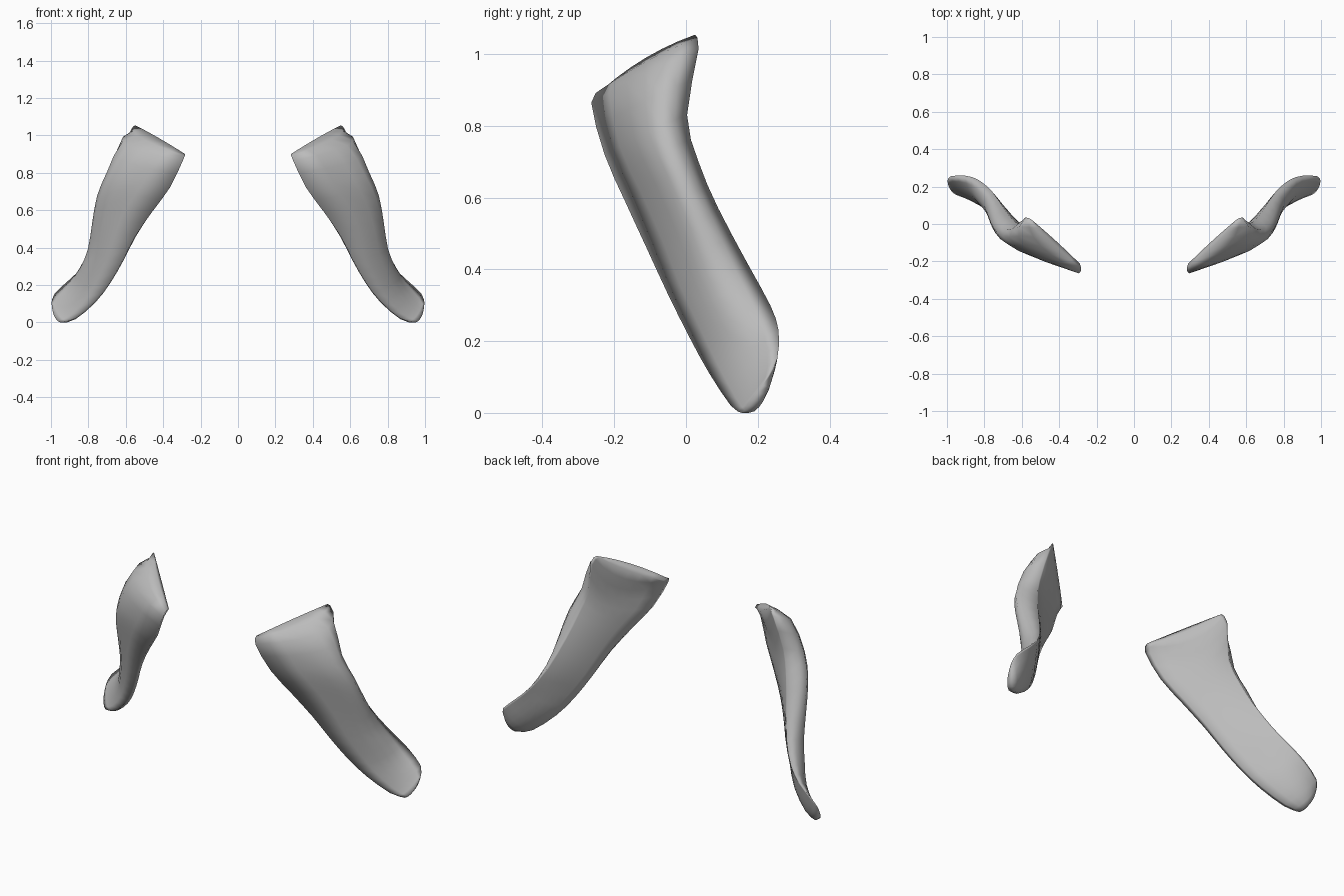
import bpy, bmesh
from mathutils import Vector

cube = bpy.data.objects.get("Cube")
if cube:
    bpy.data.objects.remove(cube, do_unlink=True)

grey = bpy.data.materials.new("plain_grey")
grey.use_nodes = True
colour = (0.5, 0.5, 0.5, 1)
grey.diffuse_color = colour
grey.node_tree.nodes["Principled BSDF"].inputs["Base Color"].default_value = colour

# Cross-sections from top to tip: front edge, outer ridge, back edge, thickness
SECTIONS = [
    ((.282, -.235, .90), (.43, -.112, .99), (.55, .025, 1.054), .04),
    ((.295, -.264, .865), (.585, -.115, .945), (.58, .035, 1.015), .13),
    ((.365, -.227, .72), (.68, -.105, .785), (.62, .003, .83), .14),
    ((.46, -.17, .59), (.74, -.05, .66), (.66, .035, .70), .135),
    ((.55, -.11, .46), (.77, .01, .52), (.70, .09, .57), .12),
    ((.62, -.05, .33), (.79, .06, .38), (.76, .175, .41), .10),
    ((.69, .01, .21), (.83, .11, .27), (.83, .235, .30), .08),
    ((.77, .065, .11), (.87, .15, .17), (.90, .258, .23), .065),
    ((.875, .125, .02), (.94, .18, .08), (.98, .255, .155), .05),
    ((.95, .155, .0), (.983, .185, .035), (.997, .23, .105), .03),
]
STEPS = 6
LAST = len(SECTIONS) - 1


def arc(a, c, b, t):
    """Parabola through a, c and b."""
    return a * (1 - t) * (1 - 2 * t) + c * 4 * t * (1 - t) + b * t * (2 * t - 1)


def flow(column, place):
    """Smooth path through one column of the sections."""
    i = min(int(place), LAST - 1)
    u = place - i
    p, q, r, s = (Vector(SECTIONS[min(max(k, 0), LAST)][column]) for k in range(i - 1, i + 3))
    return q + (r - p) * u / 2 + (p - q * 2.5 + r * 2 - s / 2) * u**2 + (q * 3 - p - r * 3 + s) * u**3 / 2


def ring(place):
    """Outer curve from front to back, then the flatter inner curve returning."""
    a, c, b = (flow(column, place) for column in range(3))
    along = flow(1, min(place + 1, LAST)) - flow(1, max(place - 1, 0))
    inward = (b - a).cross(along).normalized()
    across = (b - a).normalized()
    i = min(int(place), LAST - 1)
    thick, following = SECTIONS[i][3], SECTIONS[i + 1][3]
    # The inner ridge sits nearer the middle of the strap than the outer one
    skew = (c - (a + b) / 2).dot(across)
    inner_ridge = c + inward * (thick + (following - thick) * (place - i)) - across * skew * 0.75
    inner_front = a + inward * 0.018
    outer = [arc(a, c, b, k / STEPS) for k in range(STEPS + 1)]
    inner = [arc(inner_front, inner_ridge, b, 0.04 + 0.92 * k / STEPS) for k in range(STEPS, -1, -1)]
    return outer + inner


def build_strap(name, side):
    bm = bmesh.new()
    rings = []
    for half in range(2 * LAST + 1):
        rings.append([bm.verts.new((p.x * side, p.y, max(p.z, 0))) for p in ring(half / 2)])
    count = len(rings[0])
    for upper, lower in zip(rings, rings[1:]):
        for i in range(count):
            j = (i + 1) % count
            bm.faces.new((upper[i], upper[j], lower[j], lower[i]))
    # Close both ends with strips of quads
    for end in (rings[0], rings[-1]):
        for i in range(STEPS):
            bm.faces.new((end[i], end[i + 1], end[count - 2 - i], end[count - 1 - i]))
    bmesh.ops.recalc_face_normals(bm, faces=bm.faces)
    mesh = bpy.data.meshes.new(name)
    bm.to_mesh(mesh)
    bm.free()
    mesh.materials.append(grey)
    mesh.shade_smooth()
    obj = bpy.data.objects.new(name, mesh)
    bpy.context.collection.objects.link(obj)


build_strap("left_curved_strap", 1)
build_strap("right_curved_strap", -1)
